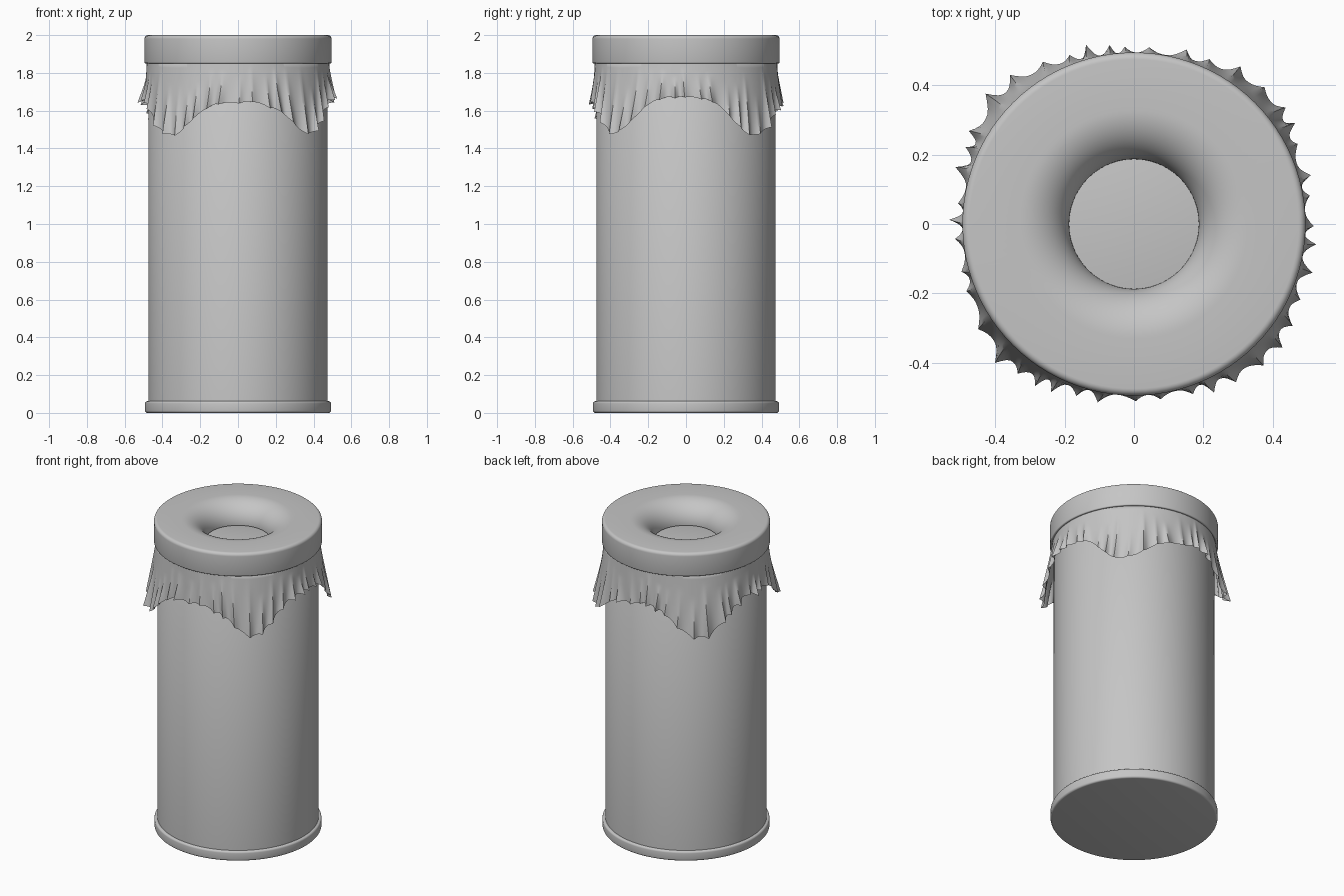
import bpy, bmesh, math, random

random.seed(7)
if "Cube" in bpy.data.objects:
    bpy.data.objects.remove(bpy.data.objects["Cube"], do_unlink=True)

# One plain grey for everything
grey = bpy.data.materials.new("plain grey")
grey.use_nodes = True
grey.diffuse_color = (0.56, 0.56, 0.56, 1)
grey.node_tree.nodes["Principled BSDF"].inputs["Base Color"].default_value = (0.56, 0.56, 0.56, 1)


def finish(name, bm, angle):
    """Turn a bmesh into a shaded object."""
    bmesh.ops.recalc_face_normals(bm, faces=bm.faces)
    mesh = bpy.data.meshes.new(name)
    bm.to_mesh(mesh)
    bm.free()
    mesh.materials.append(grey)
    ob = bpy.data.objects.new(name, mesh)
    bpy.context.collection.objects.link(ob)
    bpy.ops.object.select_all(action='DESELECT')
    ob.select_set(True)
    bpy.context.view_layer.objects.active = ob
    bpy.ops.object.shade_smooth_by_angle(angle=math.radians(angle))
    return ob


def bridge(bm, a, b):
    for i in range(len(a)):
        j = (i + 1) % len(a)
        bm.faces.new((a[i], a[j], b[j], b[i]))


def lathe(name, profile, cap=True, closed=False, segments=96, angle=35):
    """Revolve (radius, height) points around z."""
    bm = bmesh.new()
    rings = []
    for r, z in profile:
        rings.append([bm.verts.new((r * math.cos(2 * math.pi * i / segments),
                                    r * math.sin(2 * math.pi * i / segments), z))
                      for i in range(segments)])
    for a, b in zip(rings, rings[1:]):
        bridge(bm, a, b)
    if closed:
        bridge(bm, rings[-1], rings[0])
    elif cap:
        bm.faces.new(rings[0])
        bm.faces.new(rings[-1])
    return finish(name, bm, angle)


def arc(cr, cz, rr, rz, start, end, steps):
    """Elliptical arc of profile points, angles in degrees."""
    out = []
    for i in range(steps + 1):
        a = math.radians(start + (end - start) * i / steps)
        out.append((cr + rr * math.cos(a), cz + rz * math.sin(a)))
    return out


# Bin body
lathe("bin_body", [(0.475, 0.02), (0.475, 1.83), (0.465, 1.845)])

# Base ring with rounded edges
lathe("base_ring", arc(0.48, 0.012, 0.012, 0.012, -90, 0, 4)
      + arc(0.48, 0.05, 0.012, 0.012, 0, 90, 4) + [(0.47, 0.062)])

# Lid: rounded rim, flat top and a funnel-shaped opening
lathe("lid", [(0.48, 1.865), (0.48, 1.852)]
      + arc(0.488, 1.857, 0.007, 0.007, -90, 0, 3)
      + arc(0.475, 1.98, 0.02, 0.02, 0, 90, 6)
      + arc(0.33, 1.865, 0.143, 0.135, 90, 180, 20),
      closed=True)

# Liner: a square sheet draped over the body, hanging in pleats below the lid
PLEATS, PER, ROWS = 44, 8, 16
COLS = PLEATS * PER
height = [random.uniform(0.35, 1.0) for _ in range(PLEATS)]   # pleat depth
start = [random.uniform(0.0, 0.45) for _ in range(PLEATS)]    # where the pleat begins
jag = [random.uniform(-0.014, 0.014) for _ in range(PLEATS)]  # hem unevenness
shift = [random.uniform(-0.3, 0.3) for _ in range(PLEATS)]    # uneven spacing


def sheet_point(col, t):
    k, f = divmod(col, PER)
    n = (k + 1) % PLEATS
    f /= PER

    def mix(v):
        return v[k] * (1 - f) + v[n] * f
    theta = 2 * math.pi * (col / PER + mix(shift)) / PLEATS
    corner = abs(math.sin(2 * theta)) ** 4
    drop = 0.185 + 0.025 * math.sin(theta) ** 2 + 0.18 * corner + mix(jag)
    # Crests are sharp at each pleat, with hollow curves between them
    near = k if f < 0.5 else n
    crest = (1 - math.sin(math.pi * f)) ** 1.2 * height[near]
    grow = max(0.0, (t - start[near]) / (1 - start[near])) ** 1.2
    drop += 0.012 * crest
    r = 0.483 + t * (0.012 + 0.035 * corner) + grow * crest * 0.042
    theta += 0.03 * t * t * math.sin(5 * theta + 1)
    return (r * math.cos(theta), r * math.sin(theta), 1.85 - t * drop)


bm = bmesh.new()
rows = [[bm.verts.new((0.474 * math.cos(2 * math.pi * (c + 0.5) / COLS),
                       0.474 * math.sin(2 * math.pi * (c + 0.5) / COLS), 1.856))
         for c in range(COLS)]]
for i in range(ROWS + 1):
    rows.append([bm.verts.new(sheet_point(c, i / ROWS)) for c in range(COLS)])
for a, b in zip(rows, rows[1:]):
    bridge(bm, a, b)
bm.faces.new(rows[0])
finish("draped_liner", bm, 50)
